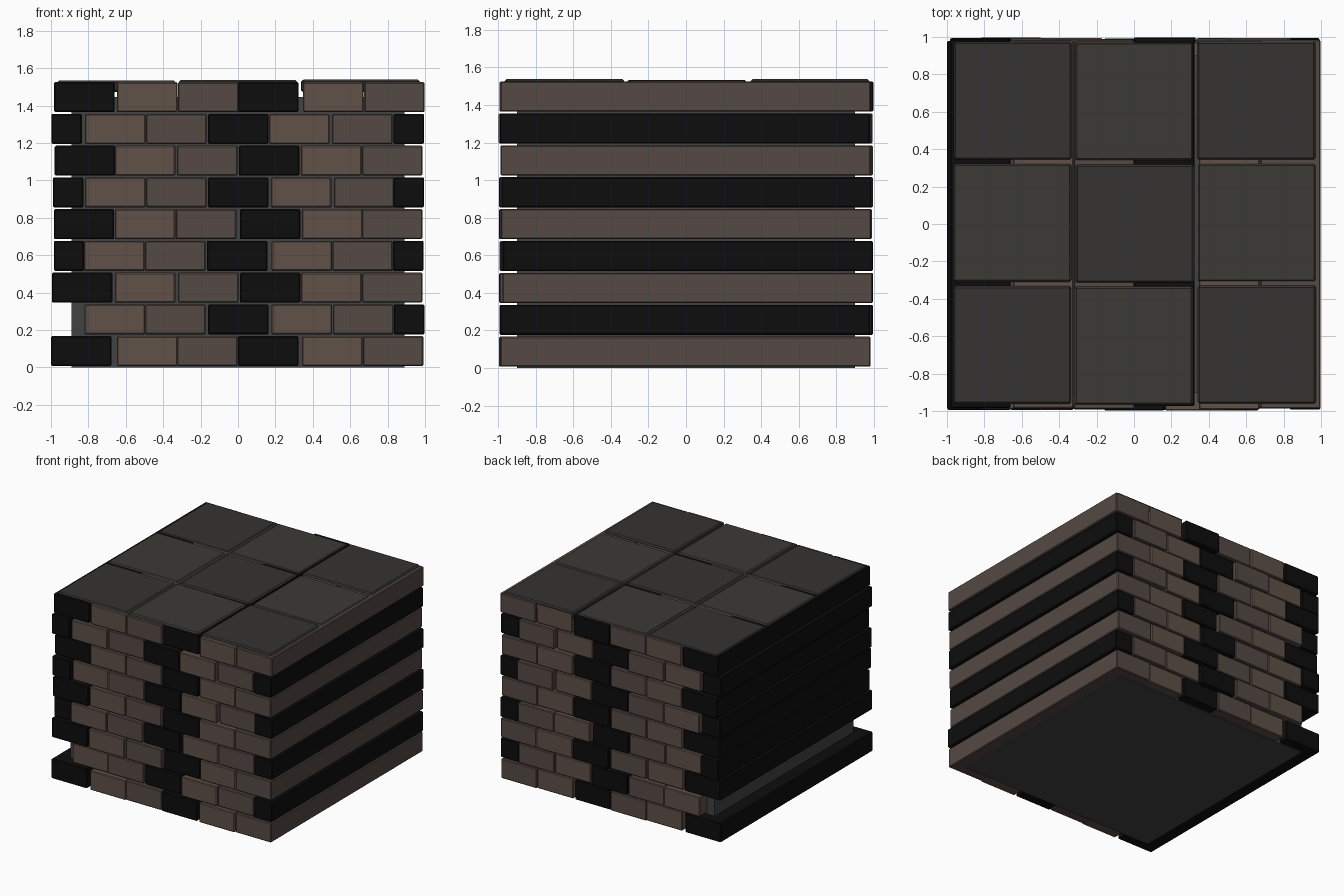
import bpy
import random

if "Cube" in bpy.data.objects:
    bpy.data.objects.remove(bpy.data.objects["Cube"])

random.seed(4)


def material(name, rgb):
    m = bpy.data.materials.new(name)
    m.diffuse_color = (*rgb, 1)
    m.use_nodes = True
    m.node_tree.nodes["Principled BSDF"].inputs["Base Color"].default_value = m.diffuse_color
    return m


BLACK = material("black", (0.004, 0.004, 0.004))
BROWN_A = material("warm_brown", (0.115, 0.082, 0.066))
BROWN_B = material("dull_brown", (0.09, 0.067, 0.058))
SLATE_A = material("slate", (0.035, 0.033, 0.031))
SLATE_B = material("olive_slate", (0.044, 0.041, 0.036))
CORE = material("core_grey", (0.055, 0.055, 0.055))


def box(name, lo, hi, mat, bevel=0.006):
    """Axis-aligned box between two corners with a small chamfer."""
    bpy.ops.mesh.primitive_cube_add(size=1, location=[(a + b) / 2 for a, b in zip(lo, hi)])
    o = bpy.context.object
    o.name = name
    o.scale = [b - a for a, b in zip(lo, hi)]
    bpy.ops.object.transform_apply(location=False, rotation=False, scale=True)
    o.data.materials.append(mat)
    if bevel:
        b = o.modifiers.new("chamfer", "BEVEL")
        b.width, b.segments = bevel, 1
    return o


# Inner core filling the joints
box("core", (-0.89, -0.9, 0), (0.89, 0.9, 1.445), CORE, 0)

# Full-depth bricks: left edges per course, bottom to top
COURSES = [
    [-1.0, -0.647, -0.326, 0.0, 0.342, 0.668],
    [None, -0.82, -0.497, -0.16, 0.18, 0.508, 0.834],
    [-0.995, -0.658, -0.321, 0.01, 0.337, 0.663],
    [-0.985, -0.823, -0.497, -0.166, 0.18, 0.505, 0.829],
    [-0.985, -0.658, -0.332, 0.01, 0.342, 0.663],
    [-0.99, -0.818, -0.492, -0.16, 0.176, 0.513, 0.832],
    [-0.98, -0.658, -0.326, 0.005, 0.337, 0.663],
    [-0.998, -0.818, -0.492, -0.16, 0.166, 0.503, 0.832],
    [-0.983, -0.647, -0.321, 0.0, 0.348, 0.675],
]
CYCLE = [BLACK, BROWN_A, BROWN_B]
for row, lefts in enumerate(COURSES):
    z = 0.007 + 0.1697 * row
    for i, x in enumerate(lefts):
        if x is None:  # missing half brick
            continue
        half = len(lefts) == 7 and i in (0, 6)
        w = 0.163 if half else 0.323
        dy = random.uniform(-0.013, 0.013)
        box(f"brick_{row}_{i}", (x, dy - 0.985, z), (x + w, dy + 0.985, z + 0.16), CYCLE[i % 3])

# Roof tiles, three by three
for i in range(3):
    for j in range(3):
        x = (i - 1) * 0.652 + 0.003 + random.uniform(-0.004, 0.004)
        y = (j - 1) * 0.652 + 0.004 + random.uniform(-0.004, 0.004)
        top = 1.535 + random.uniform(-0.004, 0.004)
        box(f"roof_tile_{i}_{j}", (x - 0.316, y - 0.316, 1.472), (x + 0.316, y + 0.316, top),
            SLATE_B if (i + j) % 2 else SLATE_A, 0.01)
